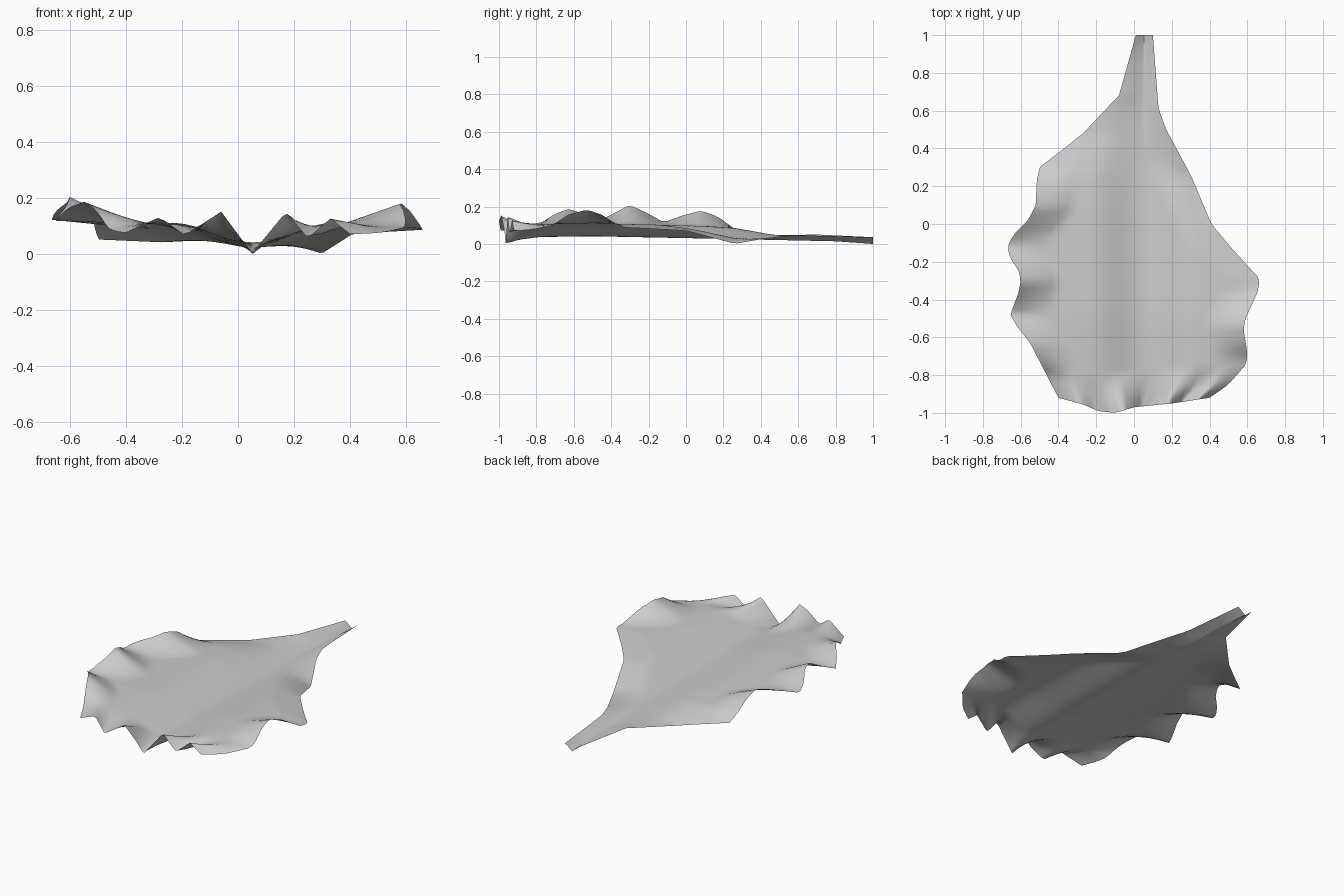
import bpy, bmesh

if "Cube" in bpy.data.objects:
    bpy.data.objects.remove(bpy.data.objects["Cube"])


def curve(points, t):
    """Piecewise-linear lookup through (t, value) pairs in ascending t."""
    if t <= points[0][0]:
        return points[0][1]
    for (a, va), (b, vb) in zip(points, points[1:]):
        if t <= b:
            return va + (vb - va) * (t - a) / (b - a)
    return points[-1][1]


def smooth(t):
    t = max(0.0, min(1.0, t))
    return t * t * (3 - 2 * t)


# Outline: x of each side against y
LEFT = [(-.92, -.40), (-.63, -.55), (-.54, -.62), (-.48, -.655), (-.36, -.61), (-.30, -.60),
        (-.25, -.61), (-.18, -.655), (-.12, -.67), (-.06, -.64), (.02, -.56), (.10, -.52),
        (.23, -.515), (.30, -.50), (.40, -.37), (.48, -.27), (.68, -.08), (1, .01)]
RIGHT = [(-.92, .40), (-.85, .50), (-.74, .595), (-.68, .60), (-.56, .58), (-.50, .59),
         (-.36, .655), (-.29, .665), (-.22, .60), (-.12, .51), (0, .41), (.26, .30),
         (.50, .17), (.61, .13), (1, .10)]
# Front tip: y against x
FRONT = [(-.40, -.92), (-.27, -.955), (-.19, -.99), (-.10, -1), (0, -.97), (.2, -.95), (.40, -.92)]

# Ruffle heights along the left, right and front edges
LEFT_Z = [(-.92, .08), (-.80, .10), (-.70, .165), (-.63, .19), (-.56, .17), (-.48, .12), (-.40, .16),
          (-.30, .212), (-.21, .17), (-.12, .12), (-.02, .155), (.08, .182), (.17, .15),
          (.30, .055), (.48, .045), (.68, .055), (1, .04)]
RIGHT_Z = [(-.92, .075), (-.72, .10), (-.63, .16), (-.53, .187), (-.45, .16), (-.35, .095),
           (-.29, .09), (0, .075), (.26, .005), (.50, .045), (.61, .05), (1, .04)]
FRONT_Z = [(-.40, .08), (-.28, .135), (-.19, .07), (-.06, .155), (.05, .005),
           (.17, .152), (.25, .06), (.33, .13), (.40, .075)]
# Midrib and blade heights along the length
RIB_Z = [(-.85, .04), (-.5, .045), (.25, .03), (.8, .018), (1, .004)]
BLADE_Z = [(-1, .105), (-.5, .115), (.1, .10), (.25, .09), (.5, .07), (1, .04)]
RIB_X = 0.053

ROWS, HALF = 66, 20
bm = bmesh.new()
grid = []
for i in range(ROWS + 1):
    y0 = 1 - 1.92 * i / ROWS
    xl, xr = curve(LEFT, y0), curve(RIGHT, y0)
    row = []
    for j in range(-HALF, HALF + 1):
        u = j / HALF
        edge = xl if u < 0 else xr
        x = RIB_X + (edge - RIB_X) * abs(u)
        # bend the last rows to the curved front edge
        xf = .40 * x / (-xl if x < 0 else xr)
        y = y0 + (curve(FRONT, xf) + .92) * smooth((-y0 - .4) / .52)
        # groove along the midrib
        rib = curve(RIB_Z, y)
        z = rib + (curve(BLADE_Z, y) - rib) * smooth(abs(x - RIB_X) / .23 * .8 + .0)
        # ruffled side edges
        half = abs(edge - RIB_X)
        w = max(0, 1 - (half - abs(x - RIB_X)) / min(.2, half))
        if y0 > .2:
            w = max(w, abs(u) * smooth((y0 - .2) / .3))
        z += (curve(LEFT_Z if u < 0 else RIGHT_Z, y0) - z) * w
        # ruffled front edge
        w = max(0, 1 - (y0 + .92) / .17)
        z += (curve(FRONT_Z, xf) - z) * w
        row.append(bm.verts.new((x, y, z)))
    grid.append(row)

for a, b in zip(grid, grid[1:]):
    for k in range(2 * HALF):
        bm.faces.new((a[k], b[k], b[k + 1], a[k + 1]))

# Leaf sheet
mesh = bpy.data.meshes.new("leaf")
bm.to_mesh(mesh)
bm.free()
mesh.shade_smooth()
leaf = bpy.data.objects.new("leaf", mesh)
bpy.context.collection.objects.link(leaf)
low = min(v.co.z for v in mesh.vertices)
for v in mesh.vertices:
    v.co.z -= low
